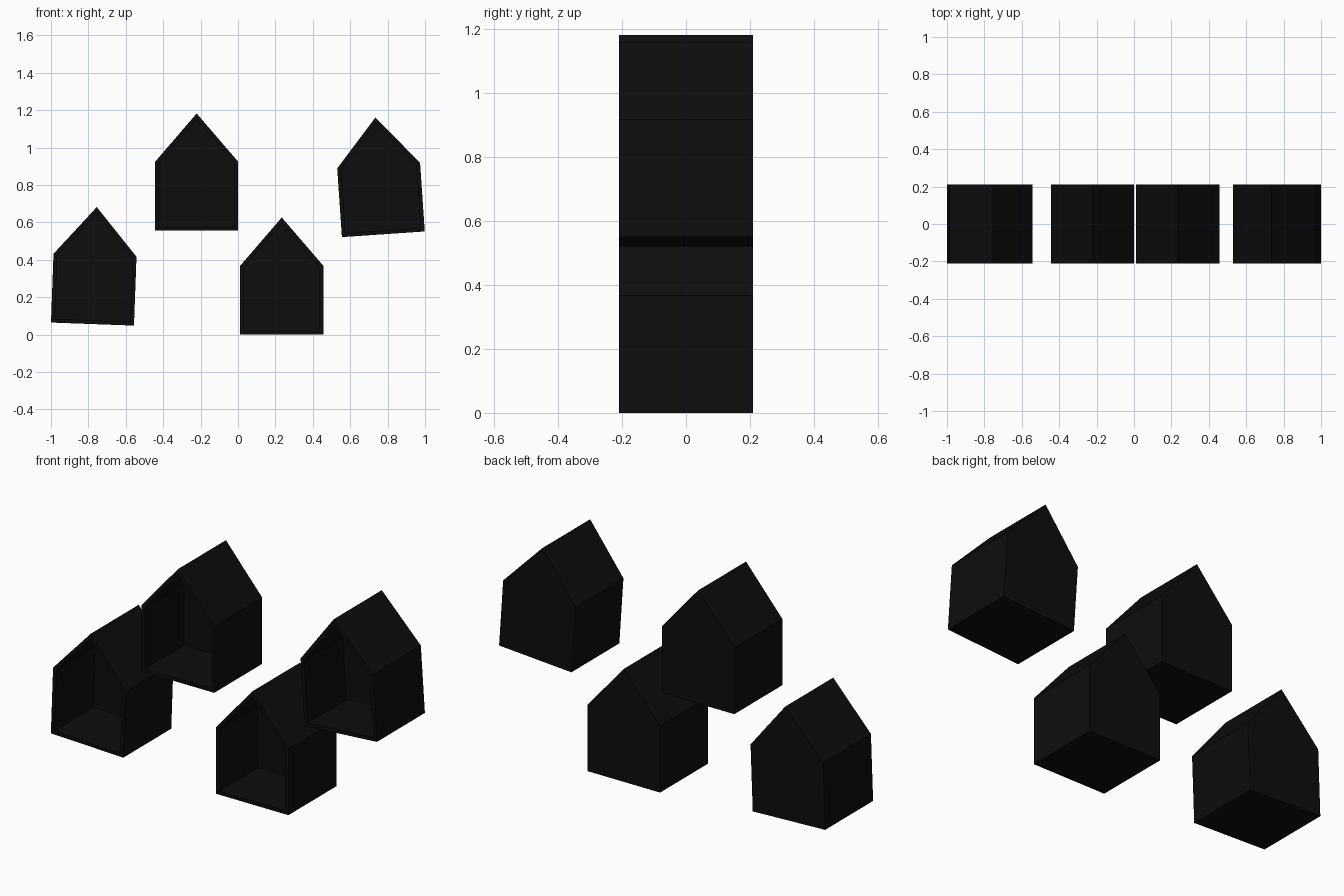
import bpy, bmesh, math
from mathutils import Matrix

if "Cube" in bpy.data.objects:
    bpy.data.objects.remove(bpy.data.objects["Cube"])

W, WALL, APEX, DEPTH = 0.444, 0.368, 0.626, 0.42   # outer house size
T, BACK = 0.02, 0.08                              # board and back panel thickness

black = bpy.data.materials.new("black_paint")
black.diffuse_color = (0.004, 0.004, 0.004, 1)
black.use_nodes = True
black.node_tree.nodes["Principled BSDF"].inputs["Base Color"].default_value = black.diffuse_color


def house_profile(inset):
    """Five-sided gable outline, inset evenly on every side."""
    slope = math.atan2(APEX - WALL, W / 2)
    drop = inset / math.cos(slope)
    h = W / 2 - inset
    eave = APEX - drop - h * math.tan(slope)
    return [(-h, inset), (h, inset), (h, eave), (0, APEX - drop), (-h, eave)]


def house_shelf(name, x, z, tilt):
    """Open-fronted house box: outer shell, front rim and recessed interior."""
    bm = bmesh.new()
    ring = lambda inset, y: [bm.verts.new((px, y, pz)) for px, pz in house_profile(inset)]
    rings = [ring(0, DEPTH / 2), ring(0, -DEPTH / 2),
             ring(T, -DEPTH / 2), ring(T, DEPTH / 2 - BACK)]
    for a, b in zip(rings, rings[1:]):
        for i in range(5):
            j = (i + 1) % 5
            bm.faces.new((a[i], a[j], b[j], b[i]))
    bm.faces.new(rings[0])     # back
    bm.faces.new(rings[-1])    # inside of the back panel
    bmesh.ops.recalc_face_normals(bm, faces=bm.faces)
    bm.transform(Matrix.Translation((x, 0, z)) @ Matrix.Rotation(math.radians(tilt), 4, 'Y'))
    mesh = bpy.data.meshes.new(name)
    bm.to_mesh(mesh)
    bm.free()
    mesh.materials.append(black)
    bpy.context.collection.objects.link(bpy.data.objects.new(name, mesh))


# four wall shelves, the outer two slightly crooked
house_shelf("house_shelf_far_left", -0.778, 0.056, 2.1)
house_shelf("house_shelf_upper_left", -0.221, 0.556, 0)
house_shelf("house_shelf_lower_right", 0.234, 0.0, 0)
house_shelf("house_shelf_far_right", 0.777, 0.536, -3.9)
